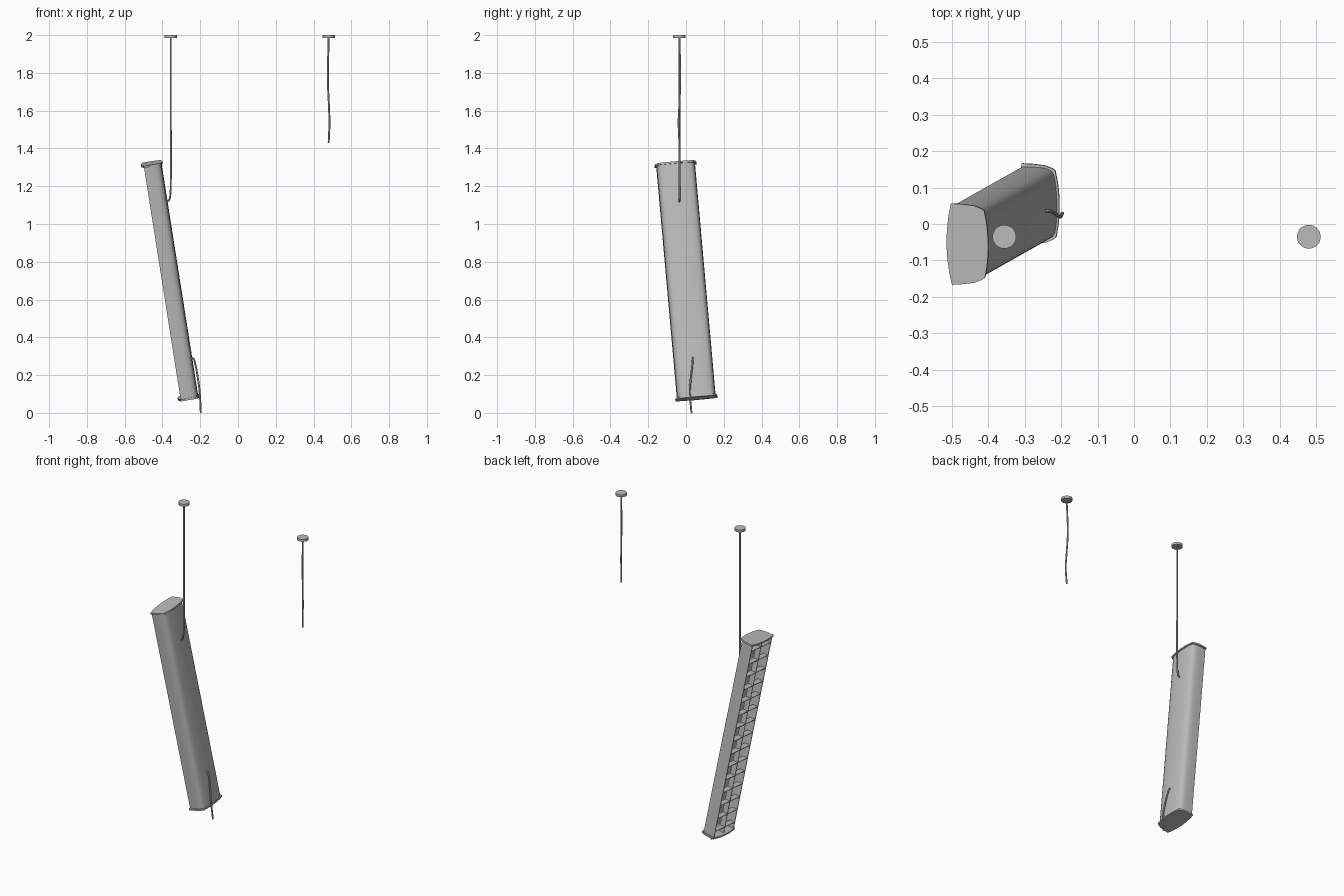
import bpy, bmesh
from mathutils import Vector, Matrix

default = bpy.data.objects.get("Cube")
if default:
    bpy.data.objects.remove(default, do_unlink=True)

# Single painted-metal colour
GREY = (0.5, 0.5, 0.5, 1)
metal = bpy.data.materials.new("grey metal")
metal.use_nodes = True
metal.diffuse_color = GREY
metal.node_tree.nodes["Principled BSDF"].inputs["Base Color"].default_value = GREY

# Frame of the tilted lamp: local z runs along the tube, local -x is the open side
low, high = Vector((-0.262, 0.055, 0.082)), Vector((-0.457, -0.055, 1.318))
LENGTH = (high - low).length
axis = (high - low).normalized()
side = Vector((0, 1, 0))
side = (side - axis * side.dot(axis)).normalized()
depth = side.cross(axis)
TILT = Matrix.Translation((low + high) / 2) @ Matrix((depth, side, axis)).transposed().to_4x4()


def smooth(obj):
    bpy.ops.object.select_all(action='DESELECT')
    obj.select_set(True)
    bpy.context.view_layer.objects.active = obj
    bpy.ops.object.shade_smooth_by_angle(angle=0.6)


def finish(name, bm, matrix=Matrix()):
    bmesh.ops.recalc_face_normals(bm, faces=bm.faces)
    mesh = bpy.data.meshes.new(name)
    bm.to_mesh(mesh)
    bm.free()
    mesh.materials.append(metal)
    obj = bpy.data.objects.new(name, mesh)
    bpy.context.collection.objects.link(obj)
    obj.matrix_world = matrix
    return obj


def extrude(name, outline, z, height):
    """Prism from an xy outline, placed in the lamp's frame."""
    bm = bmesh.new()
    face = bm.faces.new([bm.verts.new((x, y, z)) for x, y in outline])
    top = bmesh.ops.extrude_face_region(bm, geom=[face])["geom"]
    bmesh.ops.translate(bm, vec=(0, 0, height),
                        verts=[v for v in top if isinstance(v, bmesh.types.BMVert)])
    obj = finish(name, bm, TILT)
    smooth(obj)
    return obj


def mirrored(half):
    """Complete a half profile (y >= 0, ending on the centre line)."""
    return half + [(x, -y) for x, y in reversed(half) if y > 0]


def add_box(bm, centre, size):
    geom = bmesh.ops.create_cube(bm, size=1)["verts"]
    bmesh.ops.scale(bm, vec=size, verts=geom)
    bmesh.ops.translate(bm, vec=centre, verts=geom)


# Curved housing, open towards -x
shell = [(-0.043, 0.103), (-0.01, 0.102), (0.014, 0.1), (0.029, 0.096),
         (0.039, 0.089), (0.045, 0.079), (0.049, 0.055), (0.051, 0.028), (0.052, 0)]
outer = mirrored(shell)
inner = [(x if i in (0, len(outer) - 1) else x - 0.005, y * 0.95)
         for i, (x, y) in enumerate(outer)]
extrude("housing", outer + inner[::-1], -LENGTH / 2, LENGTH)

# Bowed end caps
cap = mirrored([(-0.058, 0), (-0.056, 0.04), (-0.051, 0.08), (-0.044, 0.112),
                (-0.01, 0.11), (0.02, 0.106), (0.04, 0.098), (0.048, 0.092),
                (0.054, 0.06), (0.057, 0.03), (0.058, 0)][1:])
cap.append((-0.058, 0))
for name, z in (("top_end_cap", LENGTH / 2 - 0.005), ("bottom_end_cap", -LENGTH / 2 - 0.005)):
    extrude(name, cap, z, 0.01)

# Louver grid: one spine and evenly spaced cross blades
ROWS = 15
bm = bmesh.new()
add_box(bm, (-0.025, 0, 0), (0.034, 0.004, LENGTH))
for i in range(ROWS):
    z = ((i + 0.5) / ROWS - 0.5) * LENGTH
    add_box(bm, (-0.025, 0, z), (0.034, 0.197, 0.004))
finish("louver_grid", bm, TILT)


def cable(name, points):
    curve = bpy.data.curves.new(name, 'CURVE')
    curve.dimensions = '3D'
    curve.bevel_depth = 0.005
    curve.bevel_resolution = 2
    curve.use_fill_caps = True
    spline = curve.splines.new('BEZIER')
    spline.bezier_points.add(len(points) - 1)
    for bp, p in zip(spline.bezier_points, points):
        bp.co = p
        bp.handle_left_type = bp.handle_right_type = 'AUTO'
    curve.materials.append(metal)
    obj = bpy.data.objects.new(name, curve)
    bpy.context.collection.objects.link(obj)
    bpy.ops.object.select_all(action='DESELECT')
    obj.select_set(True)
    bpy.context.view_layer.objects.active = obj
    bpy.ops.object.convert(target='MESH')
    smooth(bpy.context.object)


# Ceiling discs
Y = -0.035
for name, x in (("holding_ceiling_disc", -0.356), ("loose_ceiling_disc", 0.48)):
    bm = bmesh.new()
    bmesh.ops.create_cone(bm, cap_ends=True, segments=32, radius1=0.0325, radius2=0.0325, depth=0.015)
    smooth(finish(name, bm, Matrix.Translation((x, Y, 1.9925))))

# Cable still holding the lamp, snapped upper cable, and its loose lower end
cable("holding_cable", [(-0.356, Y, 1.988), (-0.356, Y, 1.6), (-0.356, Y, 1.22),
                        (-0.358, Y, 1.16), (-0.364, Y, 1.13), (-0.378, Y, 1.116)])
cable("snapped_cable", [(0.48, Y, 1.988), (0.476, Y + 0.004, 1.76), (0.481, Y, 1.63),
                        (0.484, Y - 0.004, 1.54), (0.48, Y, 1.428)])
cable("loose_cable_end", [(-0.247, 0.037, 0.293), (-0.236, 0.036, 0.287), (-0.227, 0.034, 0.26),
                          (-0.212, 0.025, 0.18), (-0.203, 0.02, 0.11), (-0.197, 0.029, 0)])
